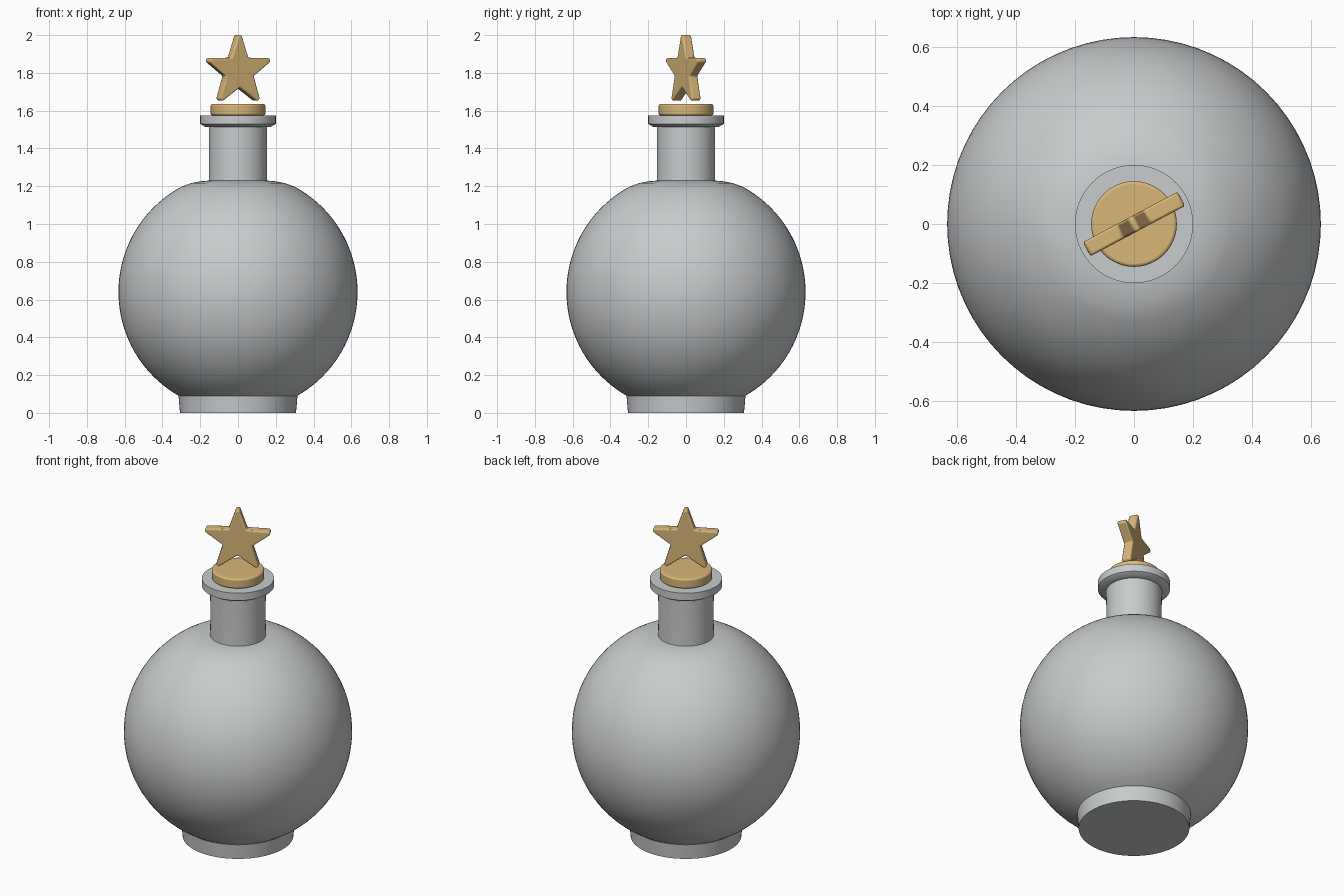
import bpy, bmesh
from math import sin, cos, pi, radians

cube = bpy.data.objects.get("Cube")
if cube:
    bpy.data.objects.remove(cube)


def material(name, rgb):
    m = bpy.data.materials.new(name)
    m.use_nodes = True
    m.diffuse_color = (*rgb, 1)
    m.node_tree.nodes["Principled BSDF"].inputs["Base Color"].default_value = (*rgb, 1)
    return m


grey = material("grey glass", (0.58, 0.6, 0.61))
gold = material("gold", (0.69, 0.47, 0.19))


def finish(name, bm, mat, bevel=0):
    bmesh.ops.recalc_face_normals(bm, faces=bm.faces)
    mesh = bpy.data.meshes.new(name)
    bm.to_mesh(mesh)
    bm.free()
    mesh.materials.append(mat)
    ob = bpy.data.objects.new(name, mesh)
    bpy.context.collection.objects.link(ob)
    if bevel:
        mod = ob.modifiers.new("soft edges", "BEVEL")
        mod.width, mod.segments = bevel, 3
        mod.limit_method, mod.angle_limit = "ANGLE", radians(30)
    bpy.ops.object.select_all(action="DESELECT")
    bpy.context.view_layer.objects.active = ob
    ob.select_set(True)
    bpy.ops.object.shade_smooth_by_angle(angle=radians(35))
    return ob


def lathe(name, profile, mat, bevel=0, sides=72):
    """Turn (radius, height) points about z and cap both ends."""
    bm = bmesh.new()
    rings = [[bm.verts.new((r * cos(2 * pi * i / sides), r * sin(2 * pi * i / sides), z))
              for i in range(sides)] for r, z in profile]
    for a, b in zip(rings, rings[1:]):
        for i in range(sides):
            j = (i + 1) % sides
            bm.faces.new((a[i], a[j], b[j], b[i]))
    bm.faces.new(rings[0])
    bm.faces.new(rings[-1])
    return finish(name, bm, mat, bevel)


# Round body with foot and flattened shoulder
R, CZ = 0.633, 0.64
arc = [radians(-60.3 + 122 * i / 40) for i in range(41)]
body = [(0.307, 0), (0.315, 0.09)]
body += [(R * cos(a), CZ + R * sin(a)) for a in arc]
body += [(0.25, 1.216), (0.2, 1.226), (0.15, 1.23)]
lathe("bottle_body", body, grey)

# Neck and lip
lathe("neck", [(0.155, 1.2), (0.153, 1.36), (0.155, 1.54)], grey)
lathe("lip", [(0.155, 1.513), (0.172, 1.513), (0.2, 1.53), (0.2, 1.575)], grey)

# Stopper
lathe("stopper", [(0.145, 1.575), (0.145, 1.635)], gold, 0.01)

# Star with blunt tips, turned about the vertical axis
outer, inner, half, blunt = 0.19, 0.087, 0.027, 0.01
outline = []
for k in range(5):
    a = pi / 2 + k * 2 * pi / 5
    for s in (-blunt, blunt):
        outline.append((outer * cos(a) - s * sin(a), outer * sin(a) + s * cos(a)))
    outline.append((inner * cos(a + pi / 5), inner * sin(a + pi / 5)))
bm = bmesh.new()
front, back = [[bm.verts.new((x, y, z)) for x, z in outline] for y in (-half, half)]
bm.faces.new(front)
bm.faces.new(back)
for i in range(len(outline)):
    j = (i + 1) % len(outline)
    bm.faces.new((front[i], front[j], back[j], back[i]))
star = finish("star", bm, gold, 0.008)
star.location.z = 1.81
star.rotation_euler.z = radians(28)
